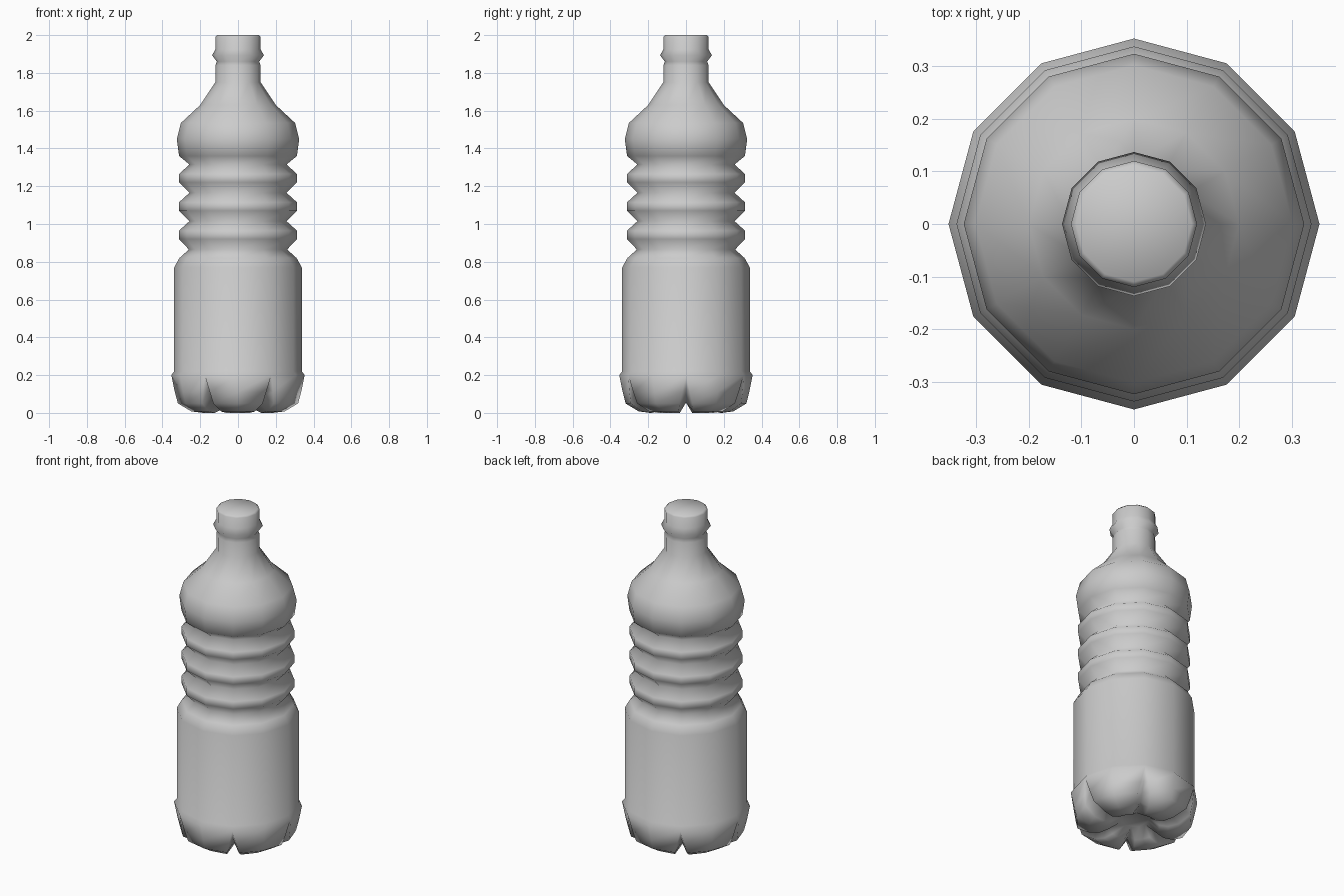
import bpy, bmesh
from math import radians, cos, sin

old = bpy.data.objects.get("Cube")
if old:
    bpy.data.objects.remove(old, do_unlink=True)

grey = bpy.data.materials.new("light_grey_plastic")
grey.use_nodes = True
COLOUR = (0.6, 0.6, 0.6, 1)
grey.diffuse_color = COLOUR
grey.node_tree.nodes["Principled BSDF"].inputs["Base Color"].default_value = COLOUR

# Six-footed base rings, from underside outwards:
# foot radius, foot height, half angle of the groove, groove radius, groove height
BASE = [(0.08, 0.06, 0, 0.08, 0.06),
        (0.14, 0.015, 12, 0.14, 0.06),
        (0.19, 0.0, 10, 0.17, 0.055),
        (0.25, 0.008, 9, 0.21, 0.055),
        (0.32, 0.05, 6, 0.26, 0.09),
        (0.335, 0.11, 3.5, 0.31, 0.13)]

# Body profile: radius, height
body = [(0.353, 0.2), (0.338, 0.22), (0.338, 0.77), (0.31, 0.82), (0.26, 0.865)]
# Bellows ribs
for i in range(3):
    z = 0.92 + 0.15 * i
    body += [(0.312, z), (0.312, z + 0.045), (0.257, z + 0.095)]
# Shoulder, neck, collar and mouth
body += [(0.312, 1.36), (0.324, 1.45), (0.302, 1.535), (0.2, 1.63), (0.12, 1.75),
         (0.12, 1.84), (0.112, 1.86), (0.137, 1.893), (0.12, 1.925),
         (0.12, 1.99), (0.11, 2.0)]
rings = BASE + [(r, z, 0, r, z) for r, z in body]


def ring(bm, spec):
    """Six sectors, each with a groove point, two foot edges and a foot centre."""
    r, z, a, gr, gz = spec
    verts = []
    for s in range(6):
        for ang, rad, h in ((0, gr, gz), (a, r, z), (30, r, z), (60 - a, r, z)):
            t = radians(60 * s + ang)
            verts.append(bm.verts.new((rad * cos(t), rad * sin(t), h)))
    return verts


bm = bmesh.new()
loops = [ring(bm, spec) for spec in rings]
n = len(loops[0])
for low, high in zip(loops, loops[1:]):
    for i in range(n):
        j = (i + 1) % n
        bm.faces.new((low[i], low[j], high[j], high[i]))
bm.faces.new(loops[0][::-1])
bm.faces.new(loops[-1])
# Foot edges close onto the grooves wherever the wall is plain
bmesh.ops.remove_doubles(bm, verts=bm.verts, dist=0.0005)
bmesh.ops.recalc_face_normals(bm, faces=bm.faces)
for f in bm.faces:
    f.smooth = True

mesh = bpy.data.meshes.new("bottle")
bm.to_mesh(mesh)
bm.free()
mesh.materials.append(grey)
bpy.context.collection.objects.link(bpy.data.objects.new("bottle", mesh))
